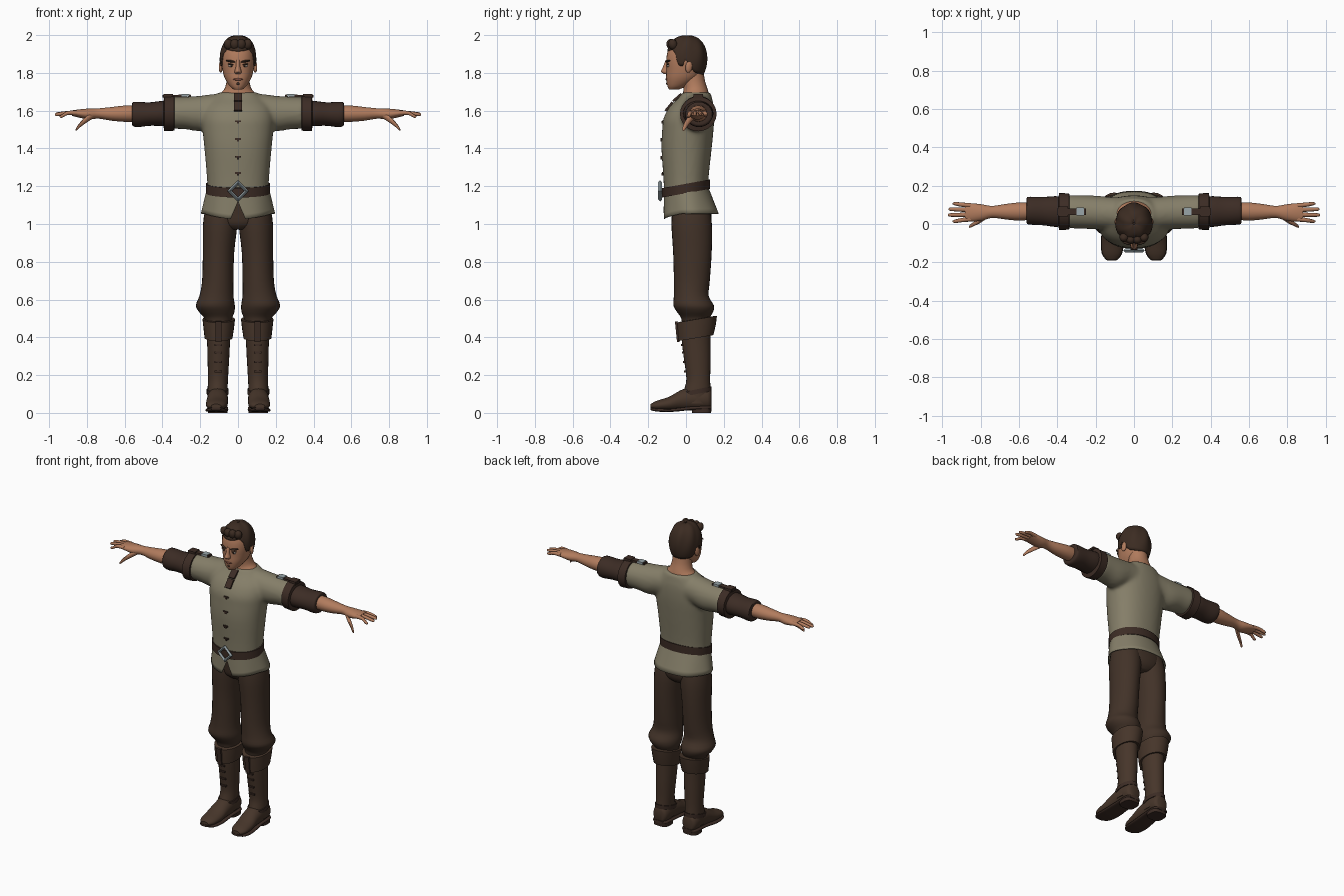
import bpy, bmesh, math
from mathutils import Matrix, Euler, Vector


def material(name, rgb):
    m = bpy.data.materials.new(name)
    m.diffuse_color = (*rgb, 1)
    return m


SKIN = material("skin", (0.44, 0.20, 0.11))
HAIR = material("hair brown", (0.045, 0.025, 0.016))
LINEN = material("olive linen", (0.235, 0.21, 0.14))
CLOTH = material("trouser brown", (0.054, 0.032, 0.021))
BOOT = material("boot leather", (0.062, 0.036, 0.023))
LEATHER = material("dark leather", (0.045, 0.025, 0.018))
METAL = material("buckle steel", (0.32, 0.38, 0.40))
LIP = material("lip", (0.25, 0.09, 0.06))
WHITE = material("eye white", (0.5, 0.45, 0.4))


def finish(name, bm, mat, mirror=False, solid=0, angle=45):
    bmesh.ops.recalc_face_normals(bm, faces=bm.faces[:])
    me = bpy.data.meshes.new(name)
    for f in bm.faces:
        f.smooth = True
    bm.to_mesh(me)
    bm.free()
    me.set_sharp_from_angle(angle=math.radians(angle))
    me.materials.append(mat)
    ob = bpy.data.objects.new(name, me)
    bpy.context.scene.collection.objects.link(ob)
    if solid:
        s = ob.modifiers.new("thickness", 'SOLIDIFY')
        s.thickness = solid
    if mirror:
        ob.modifiers.new("mirror", 'MIRROR')
    return ob


def surface(name, f, nu, nv, mat, caps=True, **kw):
    """Closed-around surface from f(angle, t)."""
    bm = bmesh.new()
    rows = [[bm.verts.new(f(2 * math.pi * i / nu, j / nv)) for i in range(nu)]
            for j in range(nv + 1)]
    for a, b in zip(rows, rows[1:]):
        for i in range(nu):
            k = (i + 1) % nu
            bm.faces.new((a[i], a[k], b[k], b[i]))
    if caps:
        bm.faces.new(rows[0])
        bm.faces.new(rows[-1])
    return finish(name, bm, mat, **kw)


def loft(name, axis, rings, mat, n=24, p=2, steps=3, tilt=0, **kw):
    """Rings (position, centre1, centre2, radius1, radius2) joined along an axis."""
    def at(t):
        x = t * (len(rings) - 1)
        i = min(int(x + 1e-6), len(rings) - 2)
        u = x - i
        q = [rings[max(0, min(len(rings) - 1, i + k))] for k in (-1, 0, 1, 2)]
        if steps == 1:
            return [b + (c - b) * u for b, c in zip(q[1], q[2])]
        return [b + 0.5 * u * (c - a + u * (2 * a - 5 * b + 4 * c - d + u * (3 * (b - c) + d - a)))
                for a, b, c, d in zip(*q)]

    def f(a, t):
        s, c1, c2, r1, r2 = at(t)
        ca, sa = math.cos(a), math.sin(a)
        u = r1 * math.copysign(abs(ca) ** (2 / p), ca)
        v = r2 * math.copysign(abs(sa) ** (2 / p), sa)
        if axis == 'x':
            return (s, c1 + u, c2 + v)
        if axis == 'y':
            return (c1 + u, s, c2 + v)
        return (c1 + u, c2 + v, s + tilt * v)
    return surface(name, f, n, (len(rings) - 1) * steps, mat, **kw)


def solid(name, kind, loc, size, mat, rot=(0, 0, 0), **kw):
    bm = bmesh.new()
    m = Matrix.LocRotScale(Vector(loc), Euler(rot), Vector(size))
    if kind == 'ball':
        bmesh.ops.create_uvsphere(bm, u_segments=16, v_segments=10, radius=1, matrix=m)
    else:
        bmesh.ops.create_cube(bm, size=1, matrix=m)
    return finish(name, bm, mat, **kw)


def ramp(x, pts):
    for (x0, y0), (x1, y1) in zip(pts, pts[1:]):
        if x <= x1:
            return y0 + (y1 - y0) * max(0, x - x0) / (x1 - x0)
    return pts[-1][1]


# Tunic: body and sleeves fused into one soft shell
body = loft("tunic", 'z', [(1.15, 0, 0, .16, .115), (1.25, 0, 0, .165, .12), (1.4, 0, .003, .178, .133),
                           (1.5, 0, .01, .188, .136), (1.56, 0, .015, .19, .134), (1.62, 0, .03, .175, .117),
                           (1.67, 0, .05, .13, .087), (1.697, 0, .055, .1, .075)], LINEN, n=40, p=2.2)
half = [(.35, .065, 1.588, .087, .085), (.28, .063, 1.588, .087, .086), (.2, .06, 1.585, .088, .094),
        (.1, .055, 1.6, .085, .09)]
sleeves = loft("sleeves", 'x', [(-r[0], *r[1:]) for r in half] + half[::-1], LINEN, n=32)
bm = bmesh.new()
bm.from_mesh(body.data)
bm.from_mesh(sleeves.data)
bm.to_mesh(body.data)
bm.free()
bpy.data.objects.remove(sleeves)
rm = body.modifiers.new("fuse", 'REMESH')
rm.mode, rm.voxel_size, rm.use_smooth_shade = 'VOXEL', 0.011, True
sm = body.modifiers.new("soften", 'SMOOTH')
sm.factor, sm.iterations = 0.5, 8


# Tunic skirt flaring to the hem, with a notch at the front
def skirt(a, t):
    d = abs((a + math.pi / 2 + math.pi) % (2 * math.pi) - math.pi)
    hem = 1.02 + .035 * min(1, d / 1.2) + .1 * max(0, 1 - d / .2)
    top = 1.2 + .18 * .115 * math.sin(a)
    z = top + (hem - top) * t
    k = (1.2 - z) / .16
    fold = 1 + .015 * k * math.cos(6 * a)
    return ((.162 + .035 * k) * math.cos(a) * fold, .03 * k + (.116 + .035 * k) * math.sin(a) * fold, z)


surface("tunic_skirt", skirt, 96, 6, LINEN, caps=False, solid=.005)

# Belt and diamond buckle
loft("belt", 'z', [(1.163, 0, 0, .155, .11), (1.163, 0, 0, .17, .127), (1.213, 0, 0, .17, .127),
                   (1.213, 0, 0, .155, .11)], LEATHER, n=40, steps=1, tilt=.18, caps=False)
bpy.ops.mesh.primitive_torus_add(major_segments=4, minor_segments=4, major_radius=.045, minor_radius=.011,
                                 location=(0, -.137, 1.175), rotation=(math.pi / 2, 0, 0))
buckle = bpy.context.object
buckle.name = "buckle"
buckle.data.materials.append(METAL)

# Collar placket and chest lacing
for i, (z, y, tip, h) in enumerate([(1.67, -.046, -.85, .06), (1.622, -.09, -.68, .06)]):
    solid(f"placket_{i}", 'box', (0, y, z), (.042, .012, h), LEATHER, rot=(tip, 0, 0))
for i, (z, y) in enumerate([(1.545, -.122), (1.45, -.128), (1.355, -.129), (1.27, -.122)]):
    solid(f"chest_tie_{i}", 'box', (0, y, z), (.034, .012, .008), LEATHER)
    solid(f"chest_knot_{i}", 'box', (0, y, z - .006), (.012, .014, .014), LEATHER)

# Sleeve band, undersleeve and shoulder strap
loft("sleeve_band", 'x', [(.335, .065, 1.586, .08, .08), (.338, .065, 1.586, .094, .092),
                          (.39, .065, 1.583, .097, .092), (.395, .065, 1.583, .07, .065)],
     LEATHER, steps=1, caps=False, mirror=True)
loft("undersleeve", 'x', [(.36, .065, 1.585, .075, .068), (.41, .065, 1.585, .08, .066), (.47, .067, 1.582, .074, .062),
                          (.53, .069, 1.58, .073, .067), (.558, .07, 1.582, .069, .062), (.56, .07, 1.583, .045, .042)],
     LEATHER, mirror=True)
solid("shoulder_strap", 'box', (.325, .065, 1.678), (.15, .034, .012), LEATHER, rot=(0, .03, 0), mirror=True)
solid("strap_loop", 'box', (.37, .065, 1.676), (.05, .05, .022), LEATHER, mirror=True)
solid("strap_buckle", 'box', (.28, .065, 1.682), (.04, .04, .014), METAL, mirror=True)

# Forearm, fingers and thumb
loft("forearm", 'x', [(.53, .067, 1.585, .044, .044), (.6, .065, 1.584, .047, .043), (.67, .064, 1.583, .04, .036),
                      (.74, .063, 1.585, .031, .027), (.79, .06, 1.582, .042, .029), (.84, .06, 1.585, .047, .022),
                      (.88, .06, 1.587, .044, .014)], SKIN, mirror=True)
for i, (y, tip_y, tip_x, tip_z) in enumerate([(.096, .106, .945, 1.578), (.073, .077, .967, 1.583),
                                              (.049, .047, .97, 1.58), (.026, .014, .945, 1.57)]):
    loft(f"finger_{i}", 'x', [(.85, y, 1.587, .013, .013), (.9, (y + tip_y) / 2, 1.588, .011, .011),
                              (tip_x - .012, tip_y, tip_z, .009, .009), (tip_x, tip_y, tip_z, .003, .003)],
         SKIN, n=10, mirror=True)
loft("thumb", 'x', [(.765, .045, 1.578, .014, .018), (.80, .02, 1.555, .014, .018), (.835, 0, 1.526, .011, .014),
                    (.855, -.012, 1.503, .008, .009), (.86, -.014, 1.498, .002, .003)], SKIN, n=10, mirror=True)

# Neck, head and facial features
loft("neck", 'z', [(1.66, 0, .05, .1, .07), (1.69, 0, .052, .095, .068), (1.715, 0, .05, .072, .064),
                   (1.76, 0, .04, .06, .06), (1.83, 0, .03, .058, .06)], SKIN)
loft("head", 'z', [(1.712, 0, -.064, .022, .025), (1.73, 0, -.047, .044, .051), (1.77, 0, -.02, .069, .085),
                   (1.81, 0, -.008, .081, .096), (1.86, 0, -.003, .088, .102), (1.91, 0, 0, .085, .098),
                   (1.95, 0, 0, .066, .077), (1.98, 0, 0, .03, .035)], SKIN, n=32, p=2.15)
loft("nose", 'z', [(1.793, 0, -.104, .012, .009), (1.806, 0, -.108, .019, .025), (1.83, 0, -.103, .012, .02),
                   (1.868, 0, -.098, .01, .01)], SKIN, n=14)
solid("ear", 'ball', (.091, .015, 1.832), (.01, .019, .031), SKIN, rot=(-.15, 0, .25), mirror=True)
solid("eye", 'ball', (.035, -.092, 1.838), (.016, .009, .007), WHITE, mirror=True)
solid("iris", 'ball', (.034, -.098, 1.838), (.007, .005, .006), HAIR, mirror=True)
solid("eyelid", 'ball', (.035, -.094, 1.845), (.019, .01, .004), HAIR, rot=(0, -.1, 0), mirror=True)
solid("eyebrow", 'ball', (.04, -.096, 1.862), (.027, .01, .006), HAIR, rot=(0, -.15, .35), mirror=True)
solid("lips", 'ball', (0, -.099, 1.766), (.026, .01, .007), LIP)
solid("chin_tuft", 'ball', (0, -.095, 1.743), (.01, .01, .009), HAIR)


# Short wavy hair with sideburns
def hair(a, t):
    s = -math.sin(a)
    low = ramp(s, [(-1, 1.79), (-.5, 1.80), (-.15, 1.83), (0, 1.865), (.12, 1.865), (.2, 1.835),
                   (.42, 1.84), (.55, 1.90), (.75, 1.925), (1, 1.915)])
    phi = .02 + t * (math.acos((low - 1.87) / .128) - .02)
    r = max(0, math.sin(phi)) ** .75
    r *= 1 + .03 * math.sin(7 * a + 4 * t) * math.sin(math.pi * min(1, t * 1.1))
    return (.097 * r * math.cos(a), .003 + .108 * r * math.sin(a),
            1.87 + .128 * math.cos(phi) + .004 * math.sin(5 * a) * r * (1 - t))


surface("hair", hair, 64, 14, HAIR, solid=.012, angle=60, caps=False)
solid("hair_crown", 'ball', (0, 0, 1.965), (.06, .07, .033), HAIR)
for i, x in enumerate((-.05, -.017, .017, .05)):
    solid(f"fringe_lock_{i}", 'ball', (x, -.084 + abs(x) * .3, 1.95), (.025, .024, .03), HAIR, rot=(.3, x * 6, 0))

# Trousers
loft("trouser_seat", 'z', [(.97, 0, .03, .06, .07), (1.0, 0, .03, .13, .097), (1.06, 0, .03, .168, .105),
                           (1.17, 0, .01, .15, .1)], CLOTH, p=2.3)
loft("trouser_leg", 'z', [(1.1, .085, .025, .085, .095), (1.0, .094, .03, .091, .107), (.85, .103, .034, .083, .102),
                          (.7, .107, .031, .083, .095), (.62, .114, .028, .09, .092), (.57, .12, .04, .103, .107),
                          (.535, .113, .048, .094, .096), (.5, .104, .05, .073, .075), (.45, .104, .05, .065, .07)],
     CLOTH, n=28, mirror=True)

# Boots: shaft, folded cuff, foot, sole and heel
loft("boot_shaft", 'z', [(.49, .104, .054, .068, .076), (.38, .103, .054, .061, .076), (.28, .104, .06, .057, .07),
                         (.18, .106, .065, .053, .063), (.12, .108, .06, .053, .07), (.05, .108, .055, .054, .076)],
     BOOT, mirror=True)
loft("boot_cuff", 'z', [(.4, .103, .05, .058, .07), (.396, .103, .052, .074, .093), (.45, .102, .056, .081, .102),
                        (.496, .102, .058, .086, .106), (.498, .102, .058, .06, .07)],
     BOOT, steps=1, tilt=.17, caps=False, mirror=True)
loft("boot_foot", 'y', [(.134, .107, .07, .03, .045), (.115, .107, .073, .05, .058), (.03, .108, .075, .055, .062),
                        (-.03, .109, .066, .056, .053), (-.09, .112, .048, .058, .037), (-.155, .115, .039, .05, .025),
                        (-.187, .116, .035, .026, .012)], BOOT, mirror=True)
loft("boot_sole", 'y', [(.136, .107, .028, .035, .01), (.11, .107, .028, .054, .01), (.02, .108, .024, .055, .01),
                        (-.08, .112, .014, .06, .009), (-.155, .115, .016, .053, .009), (-.189, .116, .022, .026, .007)],
     LEATHER, p=3, mirror=True)
loft("boot_heel", 'z', [(0, .107, .083, .052, .05), (.03, .107, .083, .053, .053)], LEATHER, p=3, steps=1, mirror=True)
loft("ankle_strap", 'z', [(.1, .108, .057, .05, .068), (.1, .108, .057, .058, .079), (.125, .108, .057, .058, .079),
                          (.125, .108, .057, .05, .068)], LEATHER, steps=1, tilt=.2, caps=False, mirror=True)
solid("cuff_tab", 'box', (.103, -.046, .43), (.03, .014, .11), LEATHER, rot=(.1, 0, 0), mirror=True)
for i, z in enumerate((.22, .27, .32, .36)):
    solid(f"boot_lace_{i}", 'box', (.104, ramp(z, [(.18, .001), (.28, -.01), (.38, -.022)]), z),
          (.04, .012, .01), LEATHER, mirror=True)
